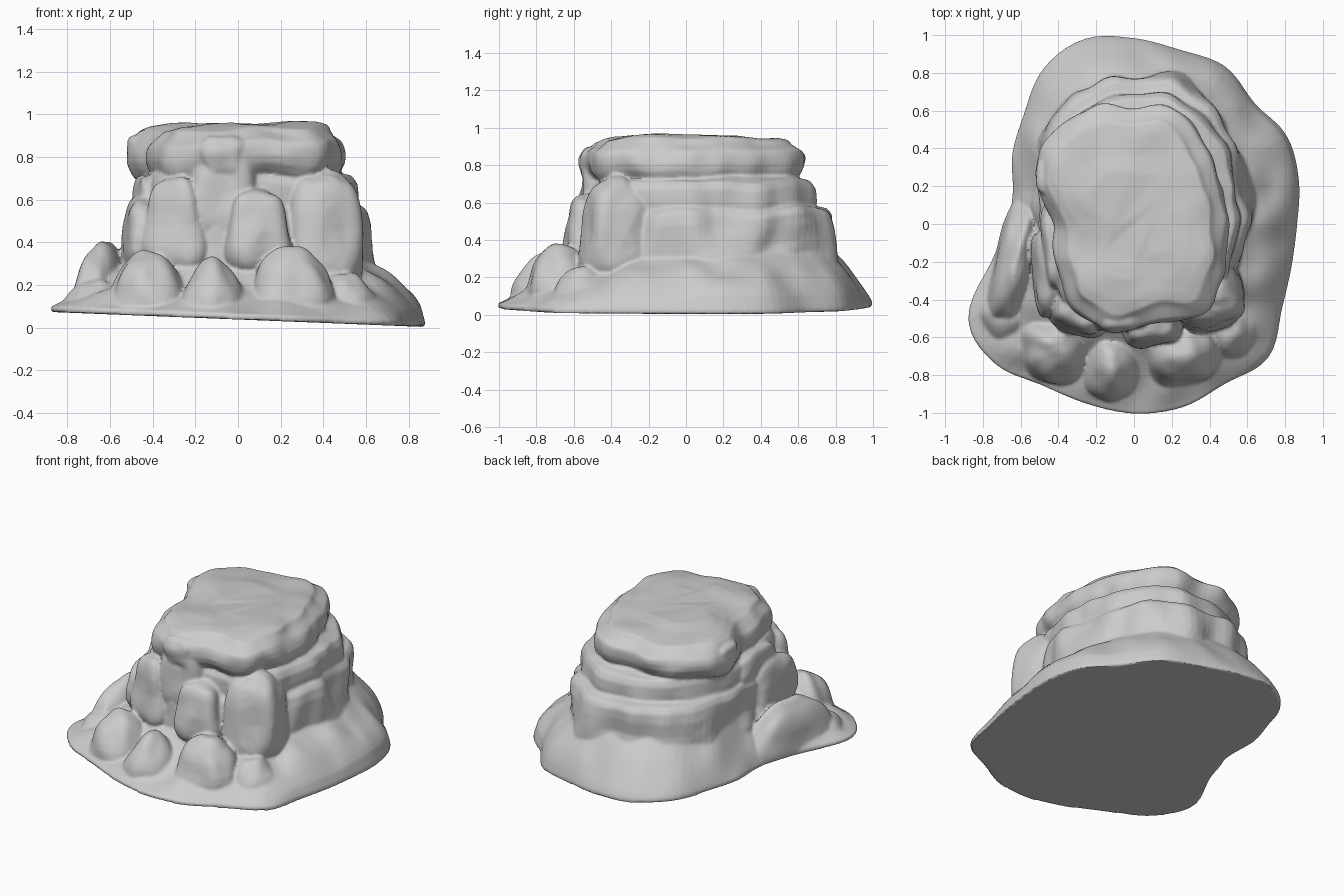
import bpy, bmesh, math
from mathutils import Vector, Matrix, noise

cube = bpy.data.objects.get("Cube")
if cube:
    bpy.data.objects.remove(cube, do_unlink=True)

stone = bpy.data.materials.new("grey stone")
stone.use_nodes = True
grey = (0.6, 0.6, 0.6, 1)
stone.diffuse_color = grey
shader = stone.node_tree.nodes["Principled BSDF"]
shader.inputs["Base Color"].default_value = grey
shader.inputs["Roughness"].default_value = 0.9

SIDES = 120
parts = []


def ground(x):
    """Height of the slightly tilted underside."""
    return 0.038 - 0.04 * x


def radius(table, angle):
    """Smooth closed curve through evenly spaced radii, in hundredths."""
    n = len(table)
    pos = angle / math.tau * n
    i = int(pos)
    t = pos - i
    a, b, c, d = (table[(i + k) % n] / 100 for k in (-1, 0, 1, 2))
    return b + t / 2 * (c - a + t * (2 * a - 5 * b + 4 * c - d + t * (3 * (b - c) + d - a)))


def facing(angle, degrees):
    """One toward the given direction, falling to zero at its sides."""
    return max(0, math.cos(angle - math.radians(degrees)))


def finish(name, bm):
    bmesh.ops.recalc_face_normals(bm, faces=bm.faces)
    mesh = bpy.data.meshes.new(name)
    bm.to_mesh(mesh)
    bm.free()
    mesh.materials.append(stone)
    obj = bpy.data.objects.new(name, mesh)
    bpy.context.collection.objects.link(obj)
    parts.append(obj)


def loft(name, count, place):
    """Stack closed rings; place(ring, angle) gives each point."""
    bm = bmesh.new()
    rings = []
    for k in range(count):
        rings.append([bm.verts.new(place(k, math.tau * s / SIDES)) for s in range(SIDES)])
    for low, high in zip(rings, rings[1:]):
        for s in range(SIDES):
            e = (s + 1) % SIDES
            bm.faces.new((low[s], low[e], high[e], high[s]))
    bm.faces.new(rings[0][::-1])
    bm.faces.new(rings[-1])
    finish(name, bm)


def stratum(name, table, profile, rough, tilt=0.0, chamfer_from=9.0):
    """Rock layer: profile holds (outset, height) pairs from bottom to top."""
    def place(k, angle):
        outset, z = profile[k]
        r = radius(table, angle) + outset
        if z > chamfer_from:
            r -= 0.055 * facing(angle, 55) + 0.035 * facing(angle, 255)
        p = Vector((r * math.cos(angle), r * math.sin(angle), z))
        wobble = rough * noise.noise(Vector((p.x * 6, p.y * 6, z * 4)))
        p.x += wobble * math.cos(angle)
        p.y += wobble * math.sin(angle)
        p.z += tilt * p.x + 0.6 * rough * noise.noise(Vector((p.x * 4, p.y * 4, 7)))
        return p
    loft(name, len(profile), place)


def rock(name, loc, size, yaw=0.0, taper=0.2, box=0.7):
    """Weathered lump: rounded box narrowing toward the top."""
    bm = bmesh.new()
    bmesh.ops.create_icosphere(bm, subdivisions=4, radius=1)
    turn = Matrix.Rotation(yaw, 3, "Z")
    for v in bm.verts:
        p = Vector([math.copysign(abs(c) ** box, c) for c in v.co])
        p *= 1 + 0.15 * noise.noise(p * 1.3 + Vector(loc) * 9)
        p.x *= 1 - taper * p.z
        p.y *= 1 - taper * p.z
        p = turn @ Vector([c * s for c, s in zip(p, size)]) + Vector(loc)
        p.z = max(p.z, ground(p.x) + 0.012)
        v.co = p
    finish(name, bm)


# Radii of each layer, counterclockwise from +x
foot = [86, 90, 93, 90, 96, 95, 98, 101, 95, 82, 74, 66,
        67, 78, 101, 104, 98, 98, 100, 100, 97, 100, 90, 86]
wall = [60, 62, 65, 70, 76, 80, 78, 78, 74, 66, 58, 53,
        51, 53, 57, 58, 58, 56, 56, 57, 58, 59, 58, 58]
shelf = [54, 56, 60, 64, 68, 70, 68, 68, 64, 58, 52, 47,
         45, 45, 49, 53, 54, 53, 52, 51, 54, 57, 55, 53]
top = [51, 51, 51, 55, 62, 66, 62, 64, 64, 62, 60, 50,
       44, 44, 47, 52, 56, 57, 56, 54, 57, 57, 54, 52]

# Sloping skirt of scree around the foot, with a short upright lip
STEPS = 14
LIP = 0.025


def skirt_point(k, angle):
    t = max(0, k - 1) / STEPS
    c, s = math.cos(angle), math.sin(angle)
    r = (radius(foot, angle) + 0.004) * (1 - t) + (radius(wall, angle) - 0.03) * t
    x, y = r * c, r * s
    power = 1 - 0.45 * max(c, 0) - 0.15 * s
    bump = 0.05 * noise.noise(Vector((x * 5, y * 5, 3)))
    gully = 0.03 * noise.noise(Vector((c * 4, s * 4, 1)))
    rise = (0.29 + 0.03 * s) * t ** power + LIP * min(k, 1)
    return Vector((x, y, ground(x) + rise + (bump + gully) * math.sin(math.pi * t)))


loft("scree_skirt", STEPS + 2, skirt_point)

# Three stacked strata
stratum("lower_wall", wall, [(0.03, 0.15), (0.02, 0.3), (0.005, 0.38), (0, 0.47),
                             (-0.01, 0.53), (-0.035, 0.56), (-0.15, 0.59)], 0.045)
stratum("middle_shelf", shelf, [(0.02, 0.45), (0.005, 0.56), (0.005, 0.61), (0, 0.67),
                                (-0.02, 0.71), (-0.12, 0.74)], 0.04)
stratum("cap_slab", top, [(-0.09, 0.68), (-0.035, 0.715), (-0.01, 0.75), (0.005, 0.79),
                          (0.005, 0.83), (-0.005, 0.86), (-0.03, 0.9), (-0.06, 0.93),
                          (-0.12, 0.945), (-0.22, 0.956), (-0.3, 0.96)], 0.045, 0.035, 0.88)

# Upright blocks leaning on the walls
rock("front_left_column", (0.39, -0.36, 0.45), (0.18, 0.19, 0.28), 0.3, 0.17, 0.55)
rock("front_centre_column", (0.09, -0.5, 0.45), (0.14, 0.14, 0.2), 0.1, 0.14, 0.6)
rock("front_right_column", (-0.28, -0.44, 0.48), (0.15, 0.14, 0.22), -0.4, 0.18, 0.6)
rock("front_buttress", (-0.07, -0.42, 0.62), (0.16, 0.14, 0.25), 0, 0.1, 0.6)
rock("right_side_block", (-0.44, -0.25, 0.42), (0.095, 0.23, 0.18), 0.1, 0.1, 0.55)
rock("right_upper_block", (-0.41, -0.12, 0.6), (0.07, 0.22, 0.12), 0.1, 0.1, 0.55)
rock("cap_front_knob", (-0.07, -0.48, 0.8), (0.11, 0.09, 0.1), 0, -0.1)
rock("cap_right_knob", (-0.45, 0.25, 0.83), (0.07, 0.09, 0.07), 0, -0.15)

# Fallen boulders on the front slope
rock("boulder_right", (-0.42, -0.65, 0.16), (0.18, 0.18, 0.21), 0.3, 0.38, 0.85)
rock("boulder_centre", (-0.12, -0.74, 0.15), (0.14, 0.18, 0.2), 0, 0.48, 0.9)
rock("boulder_left", (0.25, -0.67, 0.18), (0.19, 0.17, 0.2), 0.2, 0.28, 0.75)
rock("boulder_corner", (0.5, -0.56, 0.13), (0.15, 0.14, 0.13), 0.7, 0.35, 0.9)

# Long ridge and spur on the right flank
rock("right_ridge", (-0.63, -0.2, 0.19), (0.105, 0.33, 0.21), -0.2, 0.35, 0.8)
rock("right_spur", (-0.67, -0.47, 0.1), (0.15, 0.16, 0.14), 0.2, 0.4, 0.9)

# Fuse the parts into one weathered mass
bpy.ops.object.select_all(action="DESELECT")
for part in parts:
    part.select_set(True)
outcrop = parts[0]
bpy.context.view_layer.objects.active = outcrop
bpy.ops.object.join()
outcrop.name = "rock_outcrop"
remesh = outcrop.modifiers.new("fuse", "REMESH")
remesh.mode = "VOXEL"
remesh.voxel_size = 0.01
soften = outcrop.modifiers.new("soften", "SMOOTH")
soften.factor = 0.5
soften.iterations = 4
for modifier in ("fuse", "soften"):
    bpy.ops.object.modifier_apply(modifier=modifier)
bpy.ops.object.shade_smooth_by_angle(angle=math.radians(42))
